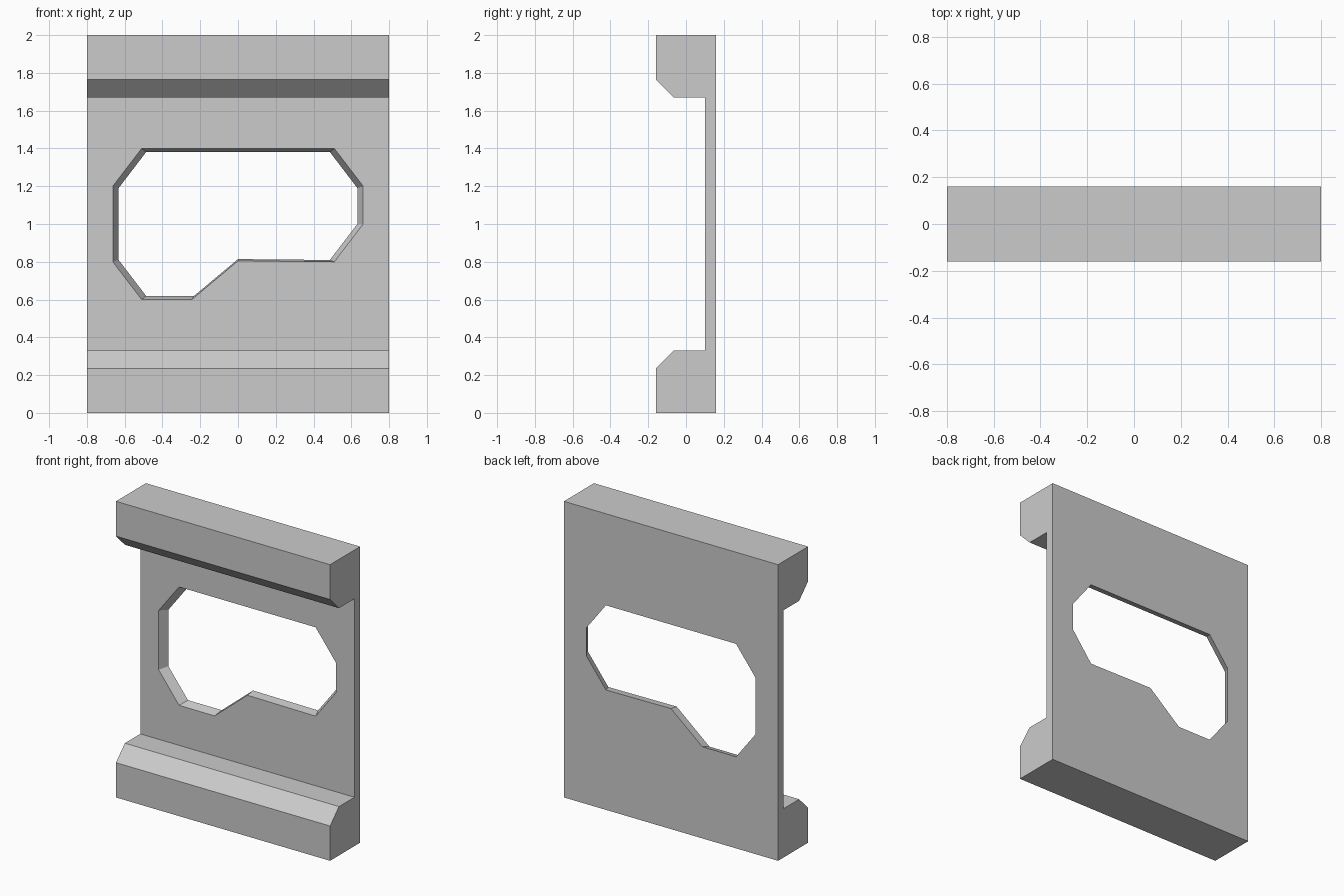
import bpy, bmesh

if "Cube" in bpy.data.objects:
    bpy.data.objects.remove(bpy.data.objects["Cube"])


def loft(name, ring_a, ring_b):
    """Closed solid between two matching rings of points."""
    bm = bmesh.new()
    a = [bm.verts.new(p) for p in ring_a]
    b = [bm.verts.new(p) for p in ring_b]
    bm.faces.new(a)
    bm.faces.new(b[::-1])
    n = len(a)
    for i in range(n):
        j = (i + 1) % n
        bm.faces.new((a[i], b[i], b[j], a[j]))
    bmesh.ops.recalc_face_normals(bm, faces=bm.faces[:])
    mesh = bpy.data.meshes.new(name)
    bm.to_mesh(mesh)
    bm.free()
    obj = bpy.data.objects.new(name, mesh)
    bpy.context.collection.objects.link(obj)
    return obj


# Wall panel: lower half of the (y, z) profile, mirrored about z = 1
lower = [(0.16, 0), (-0.16, 0), (-0.16, 0.235), (-0.065, 0.33), (0.10, 0.33)]
profile = lower + [(y, 2 - z) for y, z in reversed(lower)]
panel = loft("wall_panel",
             [(-0.8, y, z) for y, z in profile],
             [(0.8, y, z) for y, z in profile])

# Window opening: front outline (x, z), narrowing toward the back
outline = [(-0.663, 1.2), (-0.51, 1.4), (0.51, 1.4), (0.663, 1.2), (0.663, 1.0),
           (0.51, 0.8), (0.0, 0.805), (-0.245, 0.6), (-0.51, 0.6), (-0.663, 0.8)]


def window_ring(y):
    s = 1 - 0.047 * (y - 0.10) / 0.06
    return [(x * s, y, 1 + (z - 1) * s) for x, z in outline]


cutter = loft("window_cutter", window_ring(0.05), window_ring(0.21))
cutter.hide_render = True

# Cut the window, then discard the cutter
mod = panel.modifiers.new("window", 'BOOLEAN')
mod.operation = 'DIFFERENCE'
mod.solver = 'EXACT'
mod.object = cutter
bpy.context.view_layer.objects.active = panel
bpy.ops.object.modifier_apply(modifier=mod.name)
bpy.data.objects.remove(cutter)
